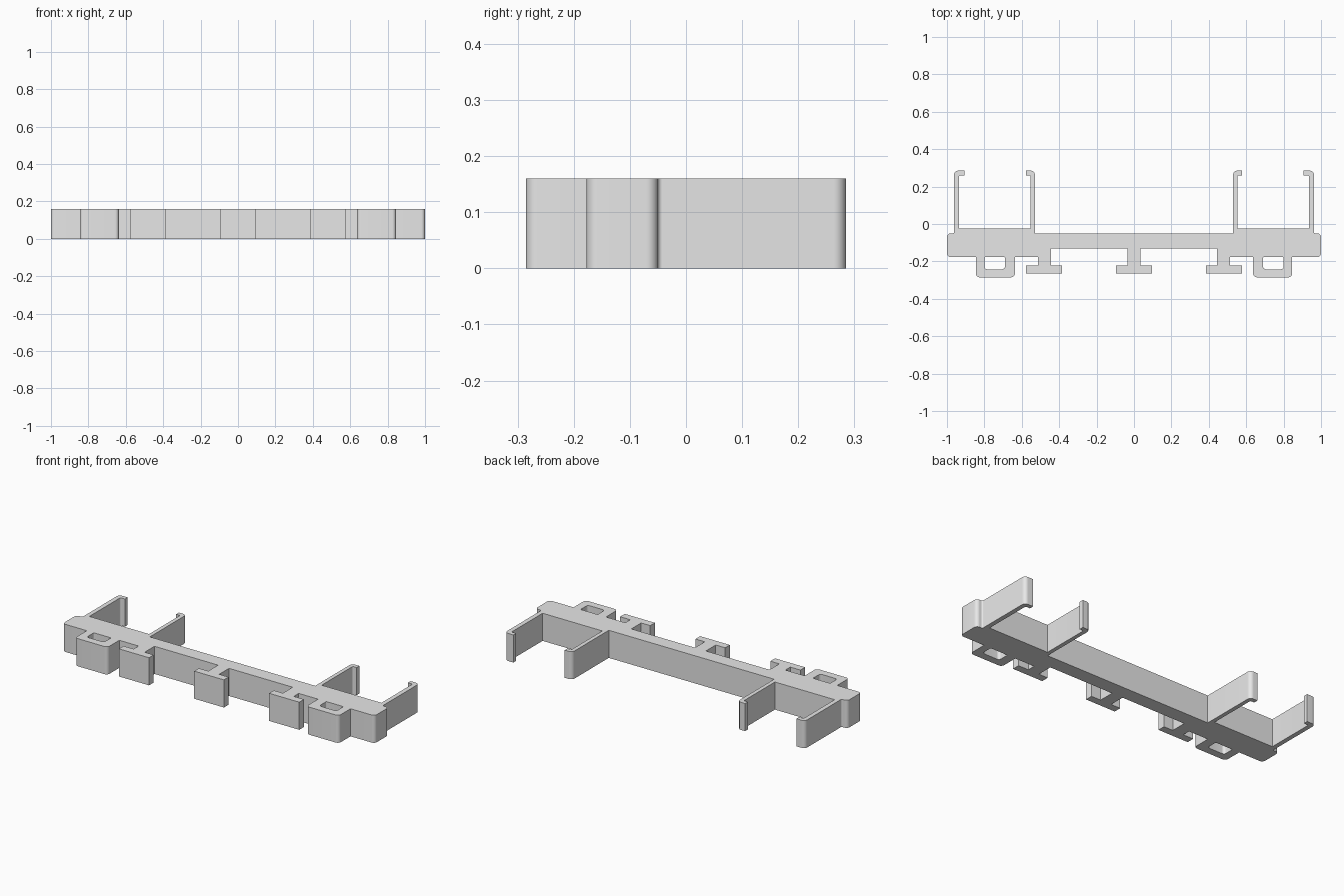
import bpy, math
from mathutils import Vector

HEIGHT = 0.16

cube = bpy.data.objects.get("Cube")
if cube:
    bpy.data.objects.remove(cube, do_unlink=True)

grey = bpy.data.materials.new("light_grey")
grey.use_nodes = True
colour = (0.8, 0.8, 0.8, 1)
grey.diffuse_color = colour
grey.node_tree.nodes["Principled BSDF"].inputs["Base Color"].default_value = colour


def rounded(points, steps=6):
    """Replace each corner (x, y, radius) by an arc; no radius keeps it sharp."""
    out = []
    for i, p in enumerate(points):
        c = Vector(p[:2])
        r = p[2] if len(p) > 2 else 0
        if not r:
            out.append(c)
            continue
        a = (Vector(points[i - 1][:2]) - c).normalized()
        b = (Vector(points[(i + 1) % len(points)][:2]) - c).normalized()
        half = a.angle(b) / 2
        mid = c + (a + b).normalized() * r / math.sin(half)
        start = c + a * r / math.tan(half) - mid
        end = c + b * r / math.tan(half) - mid
        for k in range(steps + 1):
            t = k / steps
            out.append(mid + (start * (1 - t) + end * t).normalized() * r)
    return out


def mirrored(points):
    return [(-p[0], *p[1:]) for p in reversed(points)]


# Half of the cross-section, from the back centre round to the front centre
inner_clip = [(0.53, -0.05), (0.53, 0.285, 0.022), (0.578, 0.285), (0.578, 0.26),
              (0.553, 0.26, 0.008), (0.553, -0.024)]
outer_clip = [(0.936, -0.024), (0.936, 0.26, 0.008), (0.907, 0.26), (0.907, 0.285),
              (0.962, 0.285, 0.022), (0.962, -0.05, 0.008)]
end_block = [(1.0, -0.05, 0.02), (1.0, -0.177, 0.02)]
loop = [(0.845, -0.177), (0.845, -0.285, 0.02), (0.637, -0.285, 0.02), (0.637, -0.177)]
side_foot = [(0.513, -0.177), (0.513, -0.222), (0.578, -0.222), (0.578, -0.265),
             (0.385, -0.265), (0.385, -0.222), (0.443, -0.222), (0.443, -0.132)]
middle_foot = [(0.035, -0.132), (0.035, -0.222), (0.095, -0.222), (0.095, -0.265)]
half = inner_clip + outer_clip + end_block + loop + side_foot + middle_foot

# Slot through each front loop
slot = [(0.69, -0.177, 0.005), (0.80, -0.177, 0.005),
        (0.80, -0.242, 0.015), (0.69, -0.242, 0.015)]

# Fill the section and extrude it upwards
curve = bpy.data.curves.new("section", "CURVE")
curve.dimensions = "2D"
curve.fill_mode = "BOTH"
curve.extrude = HEIGHT / 2
for ring in (half + mirrored(half), slot, mirrored(slot)):
    pts = rounded(ring)
    spline = curve.splines.new("POLY")
    spline.points.add(len(pts) - 1)
    for sp, p in zip(spline.points, pts):
        sp.co = (p.x, p.y, 0, 1)
    spline.use_cyclic_u = True

bracket = bpy.data.objects.new("mounting_bracket", curve)
bpy.context.collection.objects.link(bracket)
bracket.location.z = HEIGHT / 2
for ob in bpy.context.selected_objects:
    ob.select_set(False)
bracket.select_set(True)
bpy.context.view_layer.objects.active = bracket
bpy.ops.object.convert(target="MESH")
bracket = bpy.context.view_layer.objects.active
bracket.name = "mounting_bracket"

# Weld the caps to the walls
bpy.ops.object.mode_set(mode="EDIT")
bpy.ops.mesh.select_all(action="SELECT")
bpy.ops.mesh.remove_doubles(threshold=0.0001)
bpy.ops.mesh.normals_make_consistent(inside=False)
bpy.ops.object.mode_set(mode="OBJECT")

bracket.data.materials.clear()
bracket.data.materials.append(grey)
bpy.ops.object.shade_smooth_by_angle(angle=math.radians(30))
